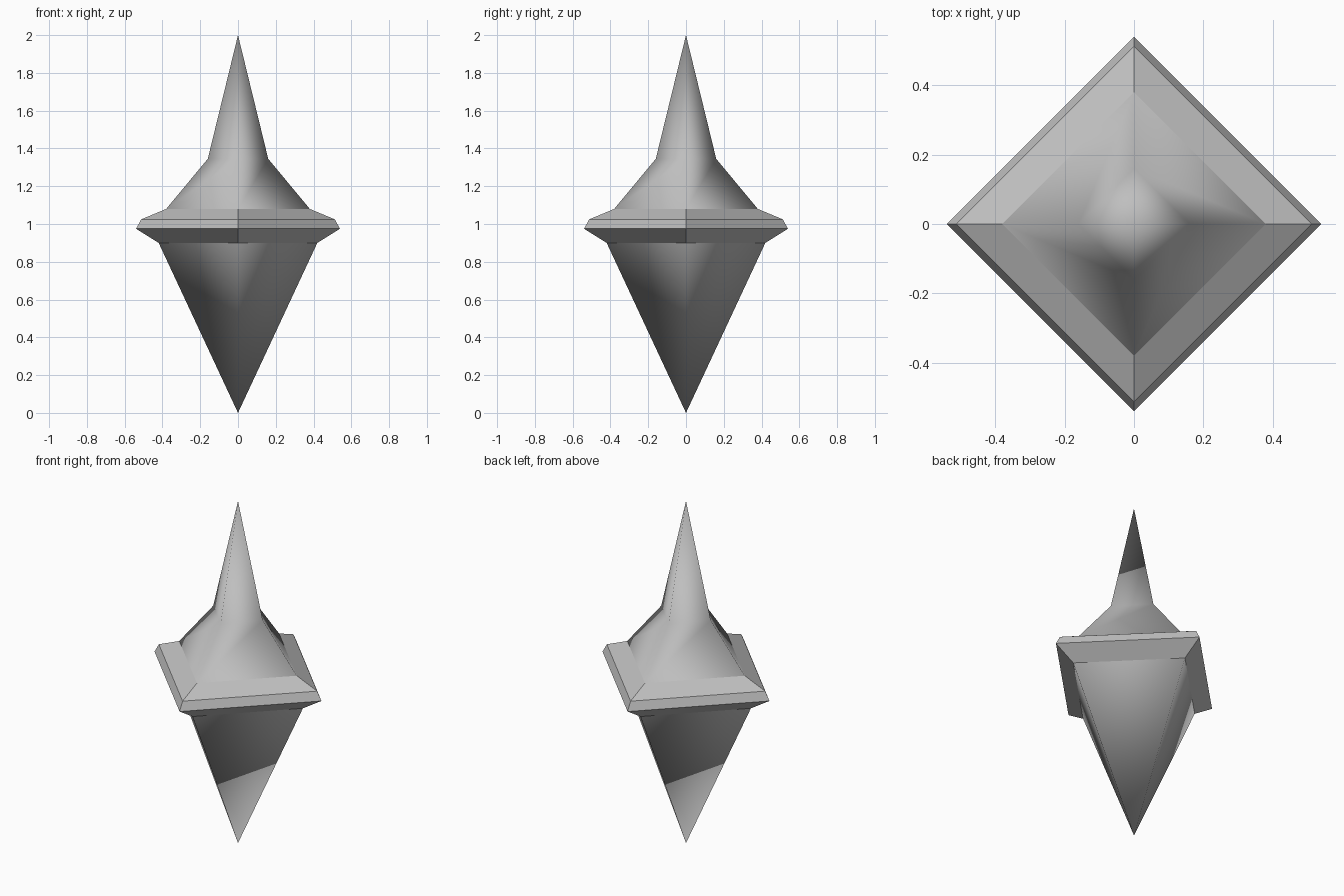
import bpy
import bmesh
from math import cos, sin, pi

SIDES = 4

cube = bpy.data.objects.get("Cube")
if cube:
    bpy.data.objects.remove(cube, do_unlink=True)

grey = bpy.data.materials.new("plain_grey")
grey.use_nodes = True
colour = (0.52, 0.52, 0.52, 1)
grey.diffuse_color = colour
grey.node_tree.nodes["Principled BSDF"].inputs["Base Color"].default_value = colour


def lathe(name, profile, smooth):
    """Turn a (radius, height) profile, listed bottom to top, into a square solid."""
    bm = bmesh.new()
    rings = []
    for r, z in profile:
        if r == 0:
            rings.append([bm.verts.new((0, 0, z))] * SIDES)
        else:
            rings.append([bm.verts.new((r * cos(2 * pi * i / SIDES),
                                        r * sin(2 * pi * i / SIDES), z))
                          for i in range(SIDES)])
    for low, high in zip(rings, rings[1:]):
        for i in range(SIDES):
            j = (i + 1) % SIDES
            corners = dict.fromkeys((low[i], low[j], high[j], high[i]))
            bm.faces.new(list(corners)).smooth = smooth
    mesh = bpy.data.meshes.new(name)
    bm.to_mesh(mesh)
    bm.free()
    mesh.materials.append(grey)
    obj = bpy.data.objects.new(name, mesh)
    bpy.context.collection.objects.link(obj)
    return obj


# Long point below the rim
lathe("lower_point", [(0, 0), (0.42, 0.9)], True)

# Faceted rim with sharp edges
lathe("rim", [(0.42, 0.9), (0.54, 0.975), (0.512, 1.025), (0.38, 1.08)], False)

# Flared shoulder rising into a thin spire
lathe("upper_spire", [(0.38, 1.08), (0.16, 1.345), (0, 2)], True)
